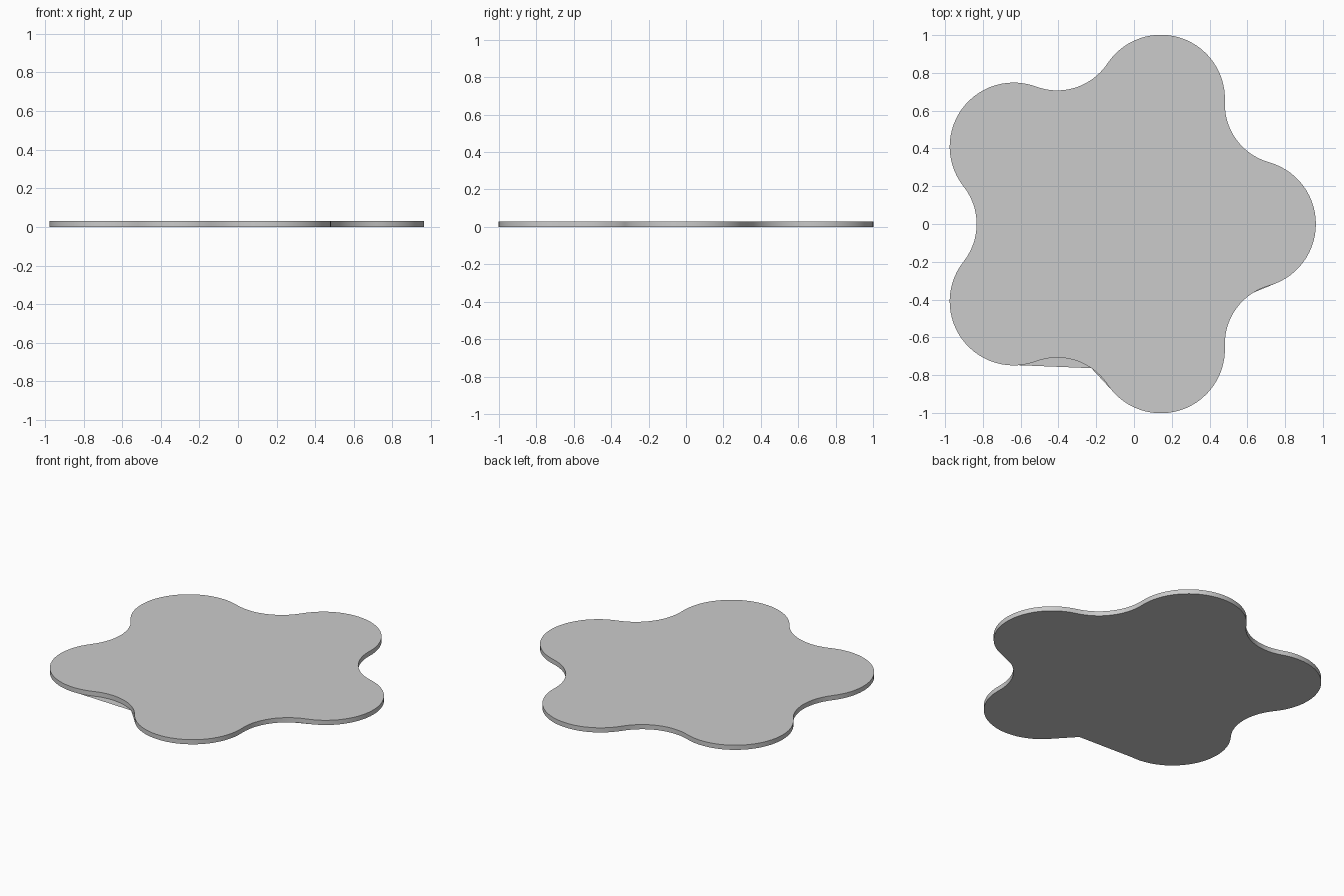
import bpy, bmesh
from math import cos, sin, radians, pi, atan2, hypot

if "Cube" in bpy.data.objects:
    bpy.data.objects.remove(bpy.data.objects["Cube"])

THICK = 0.03
CX, RING, LOBE = -0.073, 0.697, 0.339    # hub x, lobe ring radius, lobe radius
NOTCH, NDIST = 0.319, 1.079              # concave fillet radius, its ring radius
STEPS = 28


def ring(r, deg):
    a = radians(deg)
    return CX + r * cos(a), r * sin(a)


def arc(center, radius, a0, a1, n):
    return [(center[0] + radius * cos(a0 + (a1 - a0) * i / n),
             center[1] + radius * sin(a0 + (a1 - a0) * i / n)) for i in range(n)]


# Five-lobed outline: convex lobe, then tangent concave notch
lobe, notch = ring(RING, 0), ring(NDIST, 36)
half = atan2(notch[1] - lobe[1], notch[0] - lobe[0])
outline = []
for k in range(5):
    t = radians(72 * k)
    outline += arc(ring(RING, 72 * k), LOBE, t - half, t + half, STEPS)
    outline += arc(ring(NDIST, 72 * k + 36), NOTCH,
                   t + half + pi, t + radians(72) - half + pi, STEPS // 2)

bm = bmesh.new()
low = [bm.verts.new((x, y, 0)) for x, y in outline]
high = [bm.verts.new((x, y, THICK)) for x, y in outline]
n = len(outline)

# Plate faces and rim
bm.faces.new(high)
bm.faces.new(low[::-1])
for i in range(n):
    j = (i + 1) % n
    bm.faces.new((low[i], low[j], high[j], high[i])).smooth = True


# Thin webs of the underside that bridge the notches
def nearest(p):
    return min(range(n), key=lambda i: hypot(outline[i][0] - p[0], outline[i][1] - p[1]))


for a, b in (((-0.60, -0.747), (-0.23, -0.757)),
             ((-0.23, -0.757), (-0.11, -0.885)),
             ((0.63, -0.37), (0.745, -0.315))):
    i, j = nearest(a), nearest(b)
    count = (j - i) % n + 1              # walk along the outline, wrapping round
    if count > 2:
        bm.faces.new([low[(i + s) % n] for s in range(count)])

me = bpy.data.meshes.new("lobed_plate")
bm.to_mesh(me)
bm.free()
plate = bpy.data.objects.new("lobed_plate", me)
bpy.context.collection.objects.link(plate)
bpy.context.view_layer.objects.active = plate
plate.select_set(True)
bpy.ops.object.shade_smooth_by_angle(angle=radians(30))
